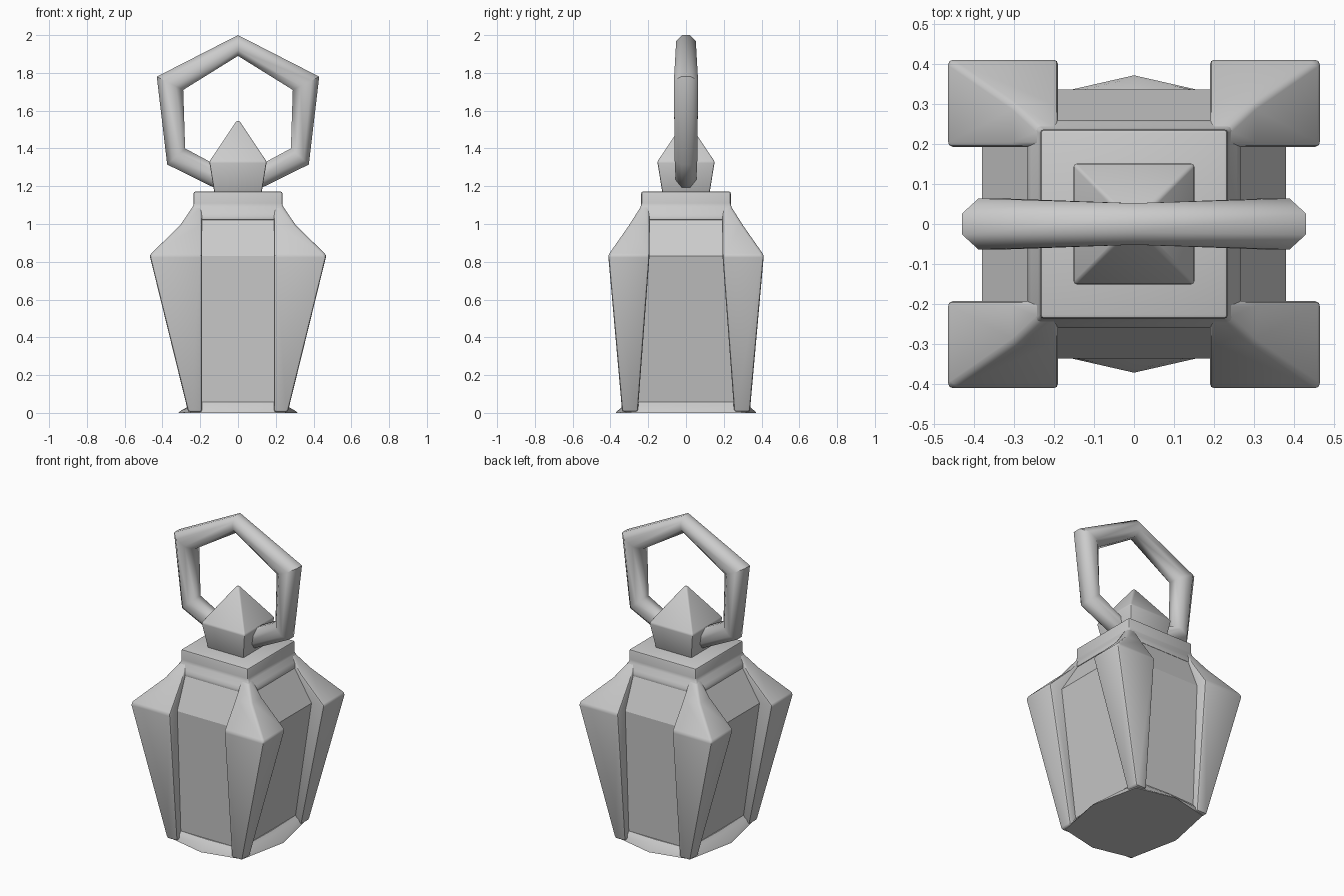
import bpy, bmesh, math

if "Cube" in bpy.data.objects:
    bpy.data.objects.remove(bpy.data.objects["Cube"])


def finish(name, bm, bevel=0.0, segs=2, smooth=40, mirror=False):
    bmesh.ops.recalc_face_normals(bm, faces=bm.faces)
    if bevel:
        bmesh.ops.bevel(bm, geom=[e for e in bm.edges if e.calc_face_angle(0) > 0.25],
                        offset=bevel, segments=segs, profile=0.5,
                        affect='EDGES', clamp_overlap=True)
    me = bpy.data.meshes.new(name)
    bm.to_mesh(me)
    bm.free()
    ob = bpy.data.objects.new(name, me)
    bpy.context.collection.objects.link(ob)
    bpy.ops.object.select_all(action='DESELECT')
    ob.select_set(True)
    bpy.context.view_layer.objects.active = ob
    if smooth:
        bpy.ops.object.shade_smooth_by_angle(angle=math.radians(smooth))
    if mirror:
        m = ob.modifiers.new("mirror", 'MIRROR')
        m.use_axis = (True, True, False)
        m.use_mirror_merge = False
    return ob


def loft(rings, closed=False):
    """Skin a list of equal-length point rings; cap the ends unless closed."""
    bm = bmesh.new()
    vs = [[bm.verts.new(p) for p in r] for r in rings]
    n = len(vs[0])
    pairs = list(zip(vs, vs[1:])) + ([(vs[-1], vs[0])] if closed else [])
    for a, b in pairs:
        for i in range(n):
            j = (i + 1) % n
            bm.faces.new((a[i], a[j], b[j], b[i]))
    if not closed:
        bm.faces.new(vs[0][::-1])
        bm.faces.new(vs[-1])
    return bm


def rect(x0, x1, y0, y1, z):
    return [(x0, y0, z), (x1, y0, z), (x1, y1, z), (x0, y1, z)]


def box_ring(hx, hy, z):
    return rect(-hx, hx, -hy, hy, z)


def oct_ring(mx, my, cx, cy, z):
    """Eight points: side midpoints (mx, my) and corners (cx, cy)."""
    return [(mx, 0, z), (cx, cy, z), (0, my, z), (-cx, cy, z),
            (-mx, 0, z), (-cx, -cy, z), (0, -my, z), (cx, -cy, z)]


# flared octagonal base
finish("base", loft([oct_ring(0.315, 0.372, 0.25, 0.315, 0.0),
                     oct_ring(0.308, 0.366, 0.25, 0.315, 0.008),
                     oct_ring(0.25, 0.325, 0.235, 0.31, 0.042),
                     oct_ring(0.235, 0.31, 0.225, 0.30, 0.057)]))

# glass body
finish("glass", loft([box_ring(0.222, 0.30, 0.03),
                      box_ring(0.38, 0.337, 0.83),
                      box_ring(0.25, 0.25, 1.04)]), smooth=0)

# four tapered corner posts
finish("corner_posts", loft([rect(0.19, 0.264, 0.255, 0.338, 0.005),
                             rect(0.19, 0.468, 0.193, 0.412, 0.835),
                             rect(0.19, 0.305, 0.193, 0.30, 0.995),
                             rect(0.19, 0.237, 0.193, 0.237, 1.095)]),
       bevel=0.012, mirror=True)

# roof collar
finish("roof_collar", loft([box_ring(0.268, 0.262, 1.02),
                            box_ring(0.262, 0.258, 1.05),
                            box_ring(0.235, 0.237, 1.10),
                            box_ring(0.235, 0.237, 1.172)]), bevel=0.01)

# pointed finial
finish("finial", loft([box_ring(0.125, 0.125, 1.165),
                       box_ring(0.152, 0.152, 1.33),
                       box_ring(0.008, 0.008, 1.545)]), bevel=0.007)

# carrying ring: (outer x, z), (inner x, z), half depth at each corner
half = [((0.43, 1.78), (0.29, 1.71), 0.064), ((0.375, 1.315), (0.28, 1.40), 0.06)]
stations = ([((0, 2.0), (0, 1.89), 0.052)] + half
            + [((0, 1.13), (0, 1.25), 0.052)]
            + [((-o[0], o[1]), (-i[0], i[1]), d) for o, i, d in reversed(half)])
rings = []
k = 1 / math.cos(math.pi / 8)
for o, i, d in stations:
    ring = []
    for s in range(8):
        a = (s + 0.5) * math.pi / 4
        c, y = math.cos(a) * k / 2, math.sin(a) * k * d
        ring.append(((o[0] + i[0]) / 2 + c * (o[0] - i[0]), y,
                     (o[1] + i[1]) / 2 + c * (o[1] - i[1])))
    rings.append(ring)
finish("carrying_ring", loft(rings, closed=True), smooth=48)
